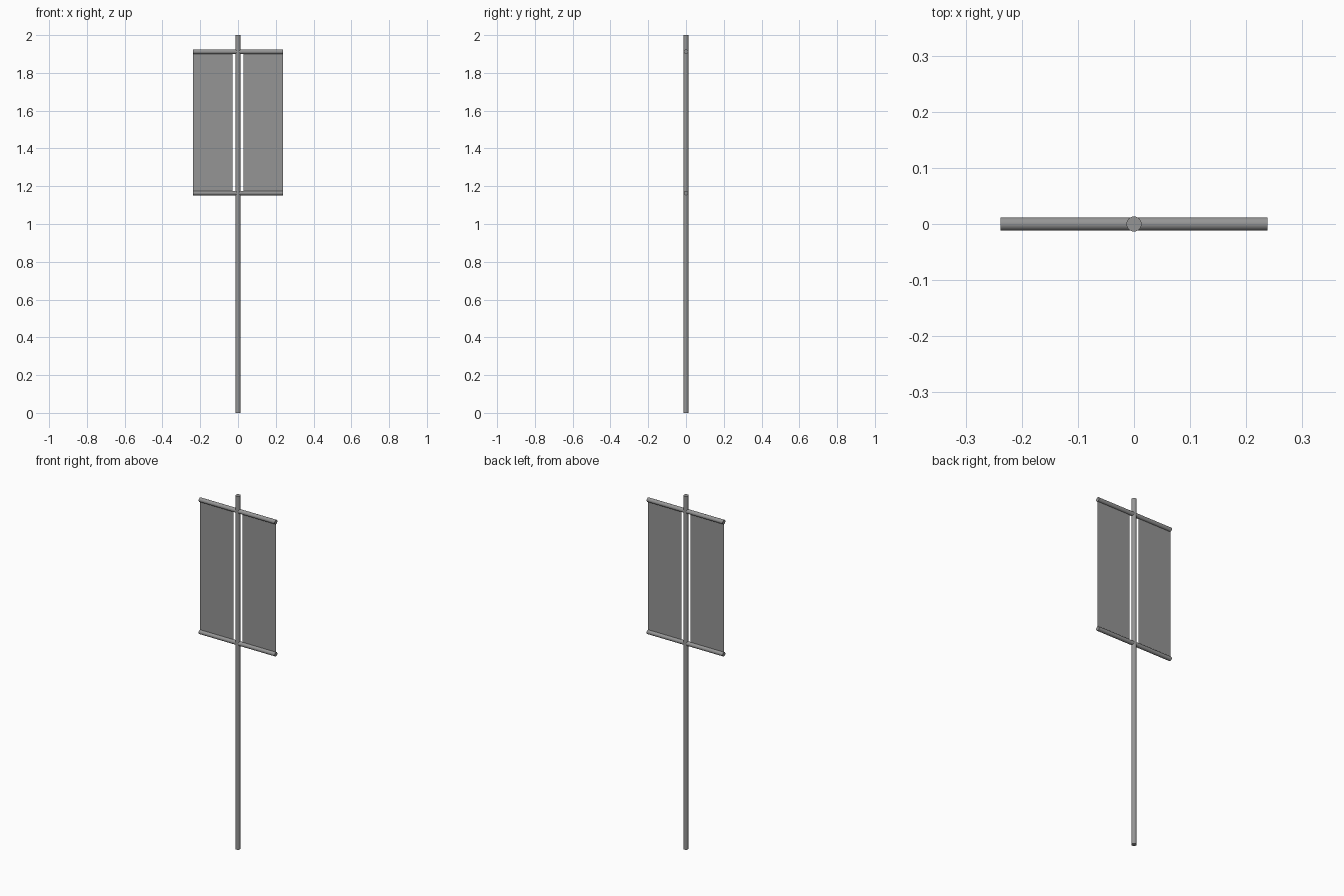
import bpy
import math

cube = bpy.data.objects.get("Cube")
if cube:
    bpy.data.objects.remove(cube, do_unlink=True)

# Single grey finish
grey = bpy.data.materials.new("grey")
grey.use_nodes = True
colour = (0.3, 0.3, 0.3, 1)
grey.diffuse_color = colour
grey.node_tree.nodes["Principled BSDF"].inputs["Base Color"].default_value = colour


def rod(name, radius, length, z, rotation=(0, 0, 0)):
    bpy.ops.mesh.primitive_cylinder_add(vertices=24, radius=radius, depth=length,
                                        location=(0, 0, z), rotation=rotation)
    obj = bpy.context.object
    obj.name = name
    obj.data.materials.append(grey)
    bpy.ops.object.shade_smooth_by_angle(angle=math.radians(40))


def panel(name, x0, x1, z0, z1):
    mesh = bpy.data.meshes.new(name)
    mesh.from_pydata([(x0, 0, z0), (x1, 0, z0), (x1, 0, z1), (x0, 0, z1)],
                     [], [(0, 1, 2, 3)])
    mesh.materials.append(grey)
    bpy.context.collection.objects.link(bpy.data.objects.new(name, mesh))


# Upright pole and the two crossbars
TOP, BOTTOM, HALF = 1.912, 1.164, 0.238
rod("pole", 0.0134, 2, 1)
for name, z in (("upper_crossbar", TOP), ("lower_crossbar", BOTTOM)):
    rod(name, 0.012, 2 * HALF, z, (0, math.pi / 2, 0))

# Cloth panels either side of the pole
panel("left_banner", 0.028, HALF, BOTTOM, TOP)
panel("right_banner", -HALF, -0.028, BOTTOM, TOP)
